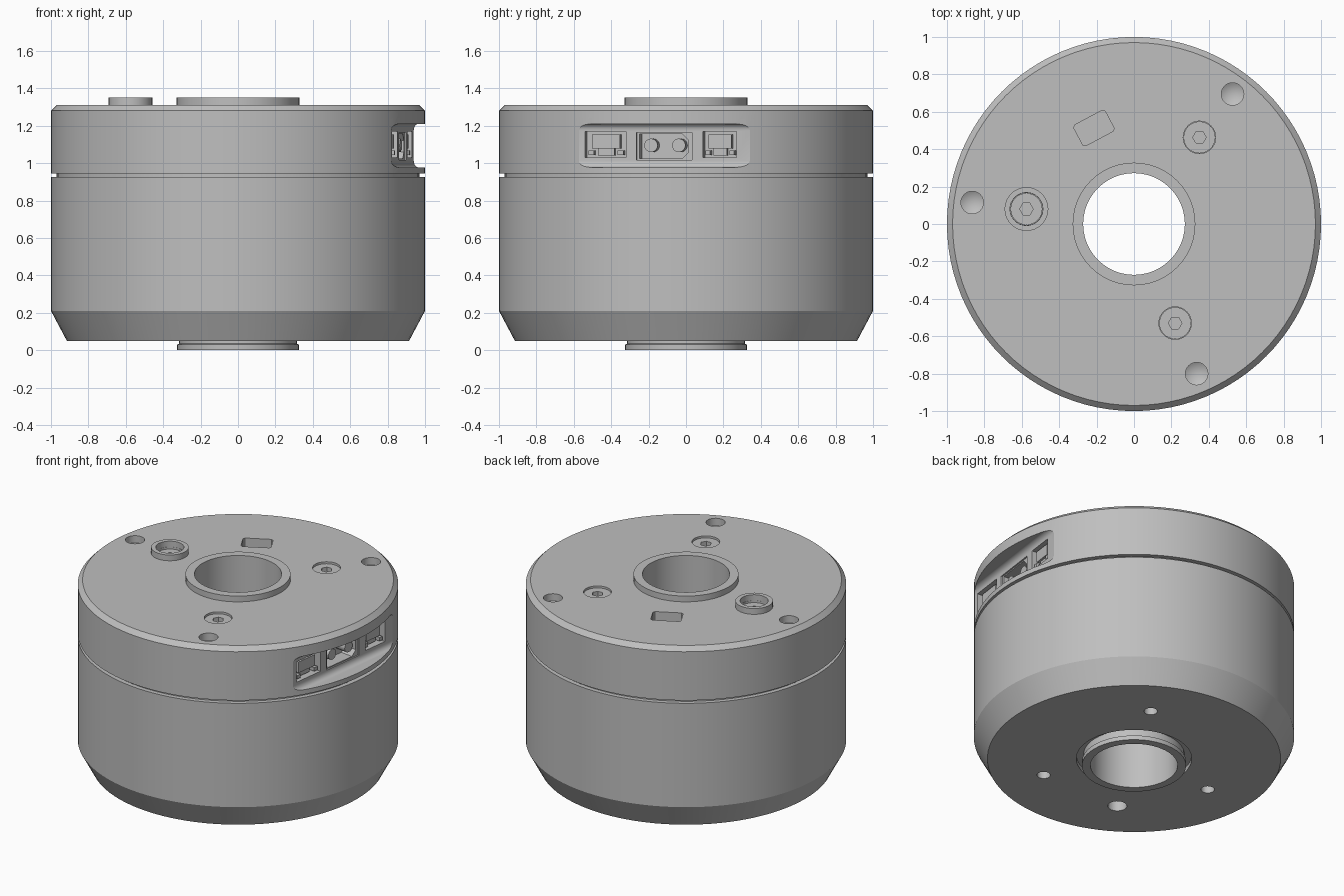
import bpy, bmesh, math
from mathutils import Matrix, Vector

if "Cube" in bpy.data.objects:
    bpy.data.objects.remove(bpy.data.objects["Cube"], do_unlink=True)

grey = bpy.data.materials.new("machined grey")
grey.use_nodes = True
grey.diffuse_color = (0.52, 0.52, 0.52, 1)
grey.node_tree.nodes["Principled BSDF"].inputs["Base Color"].default_value = (0.52, 0.52, 0.52, 1)


def finish(name, bm, matrix=Matrix()):
    bmesh.ops.remove_doubles(bm, verts=bm.verts, dist=1e-5)
    bmesh.ops.recalc_face_normals(bm, faces=bm.faces)
    mesh = bpy.data.meshes.new(name)
    bm.to_mesh(mesh)
    bm.free()
    mesh.transform(matrix)
    mesh.materials.append(grey)
    ob = bpy.data.objects.new(name, mesh)
    bpy.context.collection.objects.link(ob)
    return ob


def lathe(name, profile, sides=32, at=(0, 0)):
    """Spin a closed (radius, height) profile around a vertical axis."""
    bm = bmesh.new()
    n = len(profile)
    rings = []
    for i in range(sides):
        a = math.tau * i / sides
        rings.append([bm.verts.new((r * math.cos(a), r * math.sin(a), z)) for r, z in profile])
    for i in range(sides):
        p, q = rings[i], rings[(i + 1) % sides]
        for j in range(n):
            k = (j + 1) % n
            if profile[j][0] == 0 and profile[k][0] == 0:
                continue
            if profile[j][0] == 0:
                bm.faces.new((p[j], q[k], p[k]))
            elif profile[k][0] == 0:
                bm.faces.new((p[j], q[j], p[k]))
            else:
                bm.faces.new((p[j], q[j], q[k], p[k]))
    return finish(name, bm, Matrix.Translation((*at, 0)))


def rod(name, r, z0, z1, at, sides=32):
    return lathe(name, [(0, z0), (r, z0), (r, z1), (0, z1)], sides, at)


def prism(name, outline, x0, x1, matrix):
    """Extrude a (y, z) outline along local x."""
    bm = bmesh.new()
    face = bm.faces.new([bm.verts.new((x0, y, z)) for y, z in outline])
    out = bmesh.ops.extrude_face_region(bm, geom=[face])["geom"]
    moved = [v for v in out if isinstance(v, bmesh.types.BMVert)]
    bmesh.ops.translate(bm, verts=moved, vec=(x1 - x0, 0, 0))
    return finish(name, bm, matrix)


def block(name, y, z, w, h, x0, x1, matrix):
    w, h = w / 2, h / 2
    return prism(name, [(y - w, z - h), (y + w, z - h), (y + w, z + h), (y - w, z + h)], x0, x1, matrix)


def cut(ob, cutters):
    for c in cutters:
        c.hide_render = True
        mod = ob.modifiers.new("cut", "BOOLEAN")
        mod.operation, mod.solver, mod.object = "DIFFERENCE", "EXACT", c
    dg = bpy.context.evaluated_depsgraph_get()
    mesh = bpy.data.meshes.new_from_object(ob.evaluated_get(dg))
    ob.modifiers.clear()
    ob.data = mesh
    for c in cutters:
        bpy.data.objects.remove(c, do_unlink=True)


def polar(r, deg):
    return r * math.cos(math.radians(deg)), r * math.sin(math.radians(deg))


# Main shells
housing = lathe("housing", [(.3, .08), (.36, .08), (.36, .05), (.915, .05), (1, .21),
                            (1, .925), (.97, .925), (.97, .935), (.3, .935)], 96)
cap = lathe("cap", [(.3, .935), (.97, .935), (.97, .945), (1, .945), (1, 1.28),
                    (.97, 1.31), (.3, 1.31)], 96)
hub = lathe("hub_tube", [(.272, 0), (.325, 0), (.325, .03), (.315, .035), (.315, .1),
                         (.328, .1), (.328, 1.35), (.272, 1.35)], 48)

# Mounting holes underneath
cut(housing, [rod("hole_cutter", .06 if a == 240 else .042, -.1, .2, polar(.6, a), 24)
              for a in (60, 180, 240, 300)])

# Frame of the flat port recess: local x points outwards
port = Matrix.Rotation(math.radians(-7.5), 4, "Z") @ Matrix.Translation((.887, 0, 0))

# Recess outline in (x, z) with rounded inner corners, swept along the tangent
low, high, rad = .977, 1.21, .035
curve = [(.3, low)]
for cz, start in ((low + rad, 270), (high - rad, 180)):
    for s in range(7):
        dx, dz = polar(rad, start - 15 * s)
        curve.append((rad + dx, cz + dz))
curve.append((.3, high))
turn = port @ Matrix.Rotation(math.radians(90), 4, "Z")
slot = prism("slot_cutter", [(-x, z) for x, z in curve], -.7, .7, turn)
cutters = [slot]

# Port sockets: two small jacks beside a chamfered power inlet
jacks = [("rear_jack", .298, .18), ("front_jack", -.317, .22)]
for name, y, w in jacks:
    cutters.append(block("jack_cutter", y, 1.1, w, .14, -.08, .05, port))
cutters.append(block("inlet_rim_cutter", 0, 1.09, .3, .145, -.01, .05, port))
cutters.append(prism("inlet_cutter", [(-.135, 1.025), (.095, 1.025), (.13, 1.06), (.13, 1.12),
                                      (.095, 1.155), (-.135, 1.155)], -.1, .05, port))

# Top holes: drilled sockets, screw seats, tilted rectangular pocket
bolt_spots = [(-.575, .08), (.35, .463), (.22, -.53)]
for spot in [(.527, .695), (-.865, .115), (.335, -.8)]:
    cutters.append(lathe("drill_cutter", [(0, 1.225), (.06, 1.26), (.06, 1.4), (0, 1.4)], 32, spot))
for spot in bolt_spots:
    cutters.append(rod("seat_cutter", .087, 1.2, 1.4, spot))
pocket = Matrix.Translation((-.214, .513, 0)) @ Matrix.Rotation(math.radians(28), 4, "Z") \
    @ Matrix.Rotation(math.radians(-90), 4, "Y")
w, h, c = .095, .063, .012
cutters.append(prism("pocket_cutter", [(w - c, -h), (w, c - h), (w, h - c), (w - c, h),
                                       (c - w, h), (-w, h - c), (-w, c - h), (c - w, -h)],
                     1.25, 1.4, pocket @ Matrix.Rotation(math.radians(90), 4, "X")))
cut(cap, cutters)

# Jack interiors
for name, y, w in jacks:
    block(name + "_core", y, 1.115, w * .68, .075, -.085, -.015, port)
    block(name + "_tongue", y, 1.062, w * .4, .04, -.085, -.03, port)
    for side in (-1, 1):
        block(name + "_clip", y + side * w * .36, 1.055, w * .14, .025, -.085, -.01, port)

# Inlet pins
for side in (-1, 1):
    pin = [(side * .075 + dy, 1.095 + dz) for dy, dz in (polar(.036, 15 * i) for i in range(24))]
    prism("inlet_pin", pin, -.105, -.02, port)

# Screws with hex sockets and the raised collar
for spot in bolt_spots:
    bolt = rod("screw", .085, 1.19, 1.297, spot)
    cut(bolt, [rod("hex_cutter", .036, 1.25, 1.4, spot, 6)])
lathe("screw_collar", [(.088, 1.3), (.117, 1.3), (.117, 1.35), (.088, 1.35)], 32, bolt_spots[0])

# Smooth round walls, crisp edges
for ob in bpy.context.scene.objects:
    ob.select_set(ob.type == "MESH")
bpy.context.view_layer.objects.active = cap
bpy.ops.object.shade_smooth_by_angle(angle=math.radians(25))
